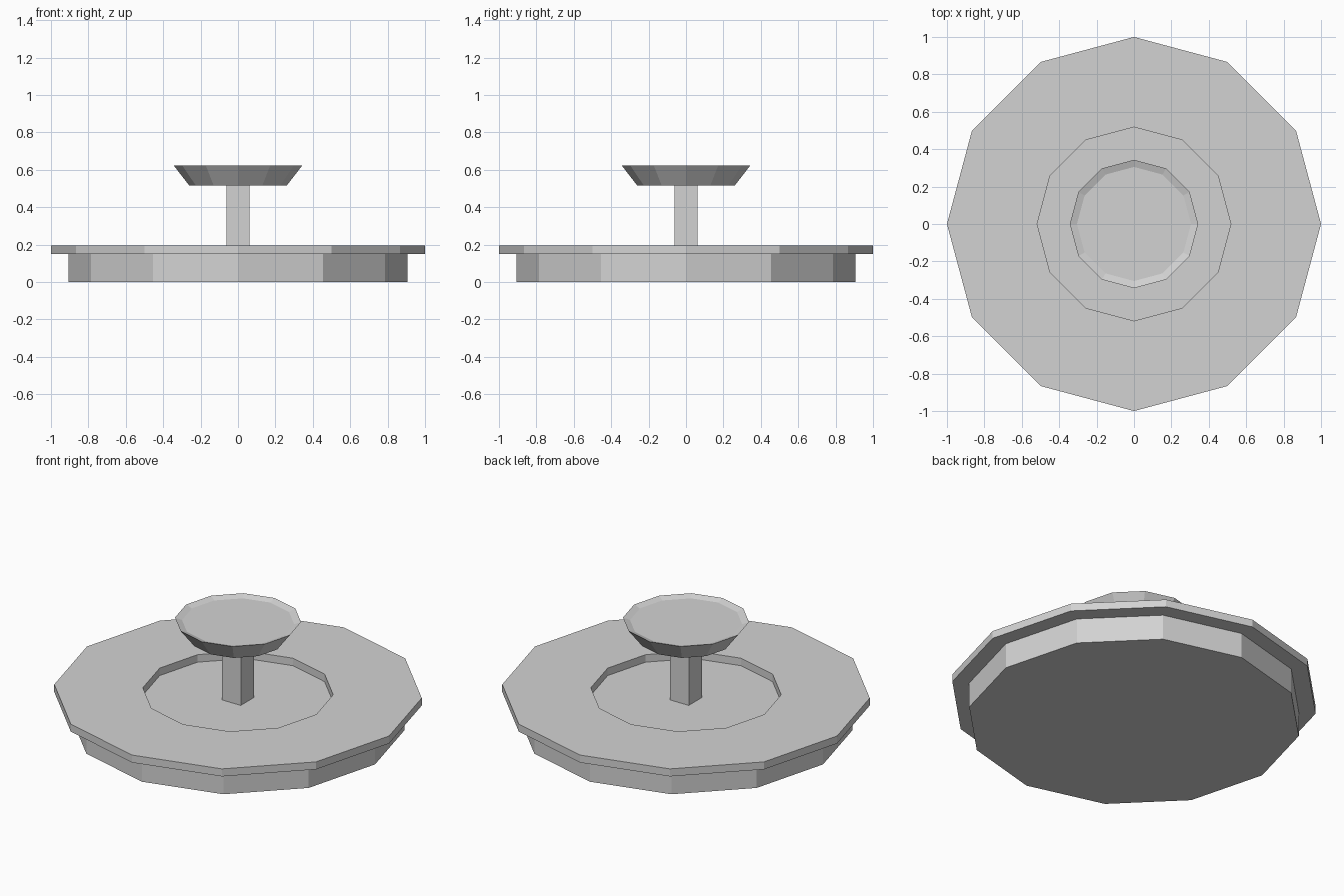
import bpy
import bmesh
from math import cos, sin, tau

SIDES = 12

cube = bpy.data.objects.get("Cube")
if cube:
    bpy.data.objects.remove(cube, do_unlink=True)

grey = bpy.data.materials.new("light_grey")
grey.use_nodes = True
colour = (0.65, 0.65, 0.65, 1)
grey.diffuse_color = colour
grey.node_tree.nodes["Principled BSDF"].inputs["Base Color"].default_value = colour


def finish(name, bm):
    bmesh.ops.recalc_face_normals(bm, faces=bm.faces)
    mesh = bpy.data.meshes.new(name)
    bm.to_mesh(mesh)
    bm.free()
    mesh.materials.append(grey)
    obj = bpy.data.objects.new(name, mesh)
    bpy.context.collection.objects.link(obj)
    return obj


def turned(name, profile, ring=False):
    """Turn (radius, height) points round z; close as a ring or cap both ends."""
    bm = bmesh.new()
    loops = [[bm.verts.new((r * cos(tau * i / SIDES), r * sin(tau * i / SIDES), z))
              for i in range(SIDES)] for r, z in profile]
    pairs = list(zip(loops, loops[1:]))
    if ring:
        pairs.append((loops[-1], loops[0]))
    else:
        bm.faces.new(loops[0])
        bm.faces.new(loops[-1])
    for low, high in pairs:
        for i in range(SIDES):
            j = (i + 1) % SIDES
            bm.faces.new((low[i], low[j], high[j], high[i]))
    return finish(name, bm)


# Pool body and the overhanging rim around its recess
turned("base", [(0.907, 0), (0.907, 0.15)])
turned("rim", [(0.518, 0.15), (1, 0.15), (1, 0.195), (0.518, 0.195)], ring=True)

# Square post
bm = bmesh.new()
bmesh.ops.create_cube(bm, size=1)
bmesh.ops.scale(bm, vec=(0.123, 0.123, 0.365), verts=bm.verts)
bmesh.ops.translate(bm, vec=(0, 0, 0.3325), verts=bm.verts)
finish("post", bm)

# Flared bowl with a shallow dished top
turned("bowl", [(0.26, 0.515), (0.343, 0.622), (0.305, 0.609)])
